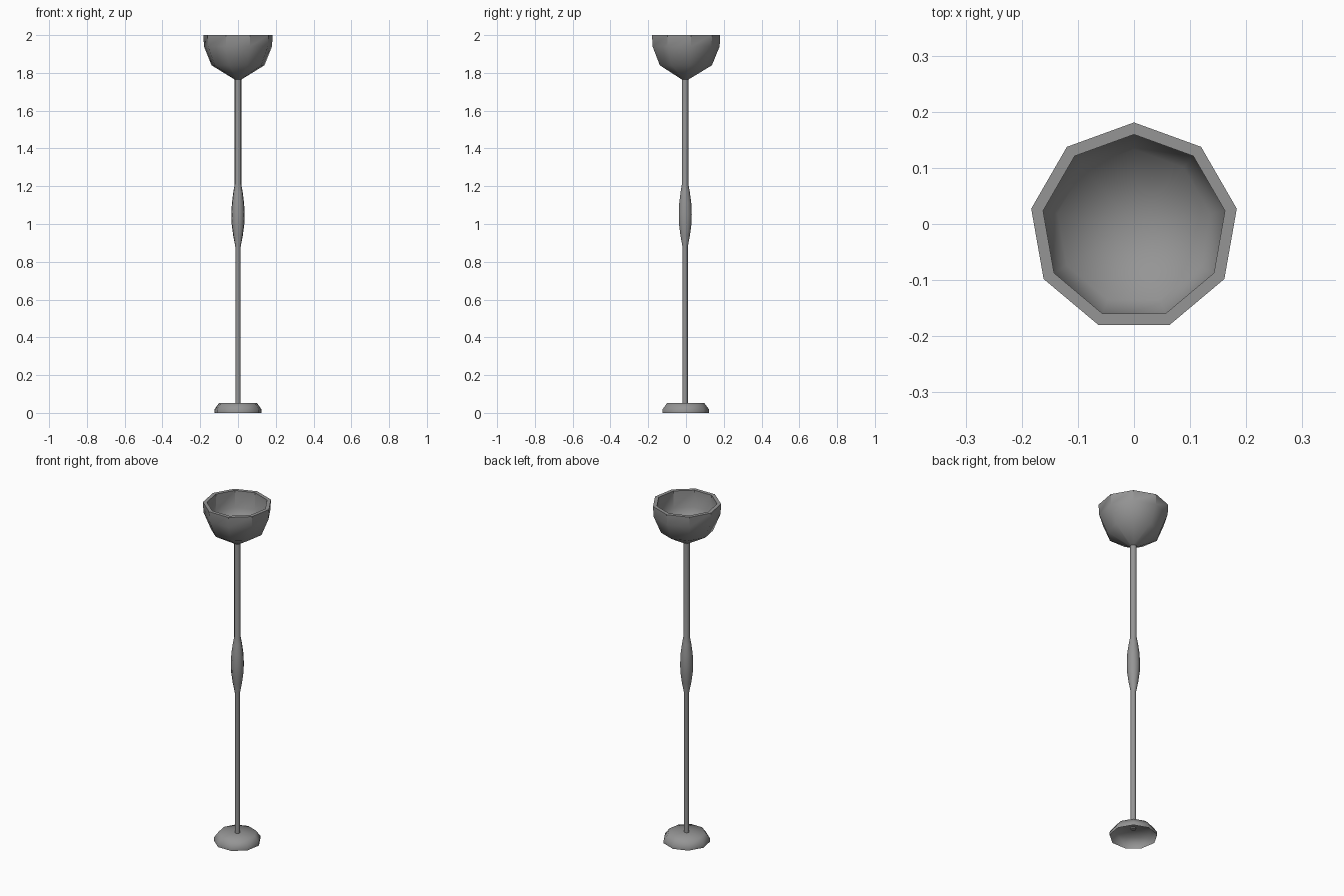
import bpy, bmesh
from math import radians, tau
from mathutils import Vector, Matrix

SIDES = 9
CENTRE_Y = -0.005   # the nine-sided outline has its single point at the back

cube = bpy.data.objects.get("Cube")
if cube:
    bpy.data.objects.remove(cube, do_unlink=True)

grey = bpy.data.materials.new("grey_metal")
grey.use_nodes = True
colour = (0.3, 0.3, 0.3, 1)
grey.diffuse_color = colour
grey.node_tree.nodes["Principled BSDF"].inputs["Base Color"].default_value = colour


def lathe(name, profile, smooth_angle):
    """Turn a (radius, height) profile into a nine-sided part."""
    bm = bmesh.new()
    verts = [bm.verts.new((0, r, z)) for r, z in profile]
    edges = [bm.edges.new(pair) for pair in zip(verts, verts[1:])]
    bmesh.ops.spin(bm, geom=verts + edges, cent=(0, 0, 0), axis=(0, 0, 1),
                   angle=tau, steps=SIDES, use_duplicate=False)
    bmesh.ops.remove_doubles(bm, verts=bm.verts, dist=0.0005)
    bmesh.ops.recalc_face_normals(bm, faces=bm.faces)
    bm.transform(Matrix.Translation(Vector((0, CENTRE_Y, 0))))
    mesh = bpy.data.meshes.new(name)
    bm.to_mesh(mesh)
    bm.free()
    mesh.materials.append(grey)
    obj = bpy.data.objects.new(name, mesh)
    bpy.context.collection.objects.link(obj)
    bpy.ops.object.select_all(action='DESELECT')
    obj.select_set(True)
    bpy.context.view_layer.objects.active = obj
    bpy.ops.object.shade_smooth_by_angle(angle=radians(smooth_angle))
    return obj


# Hollow foot, open underneath
lathe("base", [(0.127, 0), (0.127, 0.018), (0.102, 0.052), (0.012, 0.053)], 80)

# Stem with a swollen grip at mid height
lathe("pole", [(0, 0.046), (0.0145, 0.046), (0.0145, 0.88), (0.026, 0.94),
               (0.034, 1.0), (0.0355, 1.05), (0.033, 1.11), (0.025, 1.17),
               (0.0178, 1.21), (0.0178, 1.775), (0, 1.775)], 41)

# Open bowl shade: outside, flat rim, straight inner wall, sloping floor
lathe("bowl_shade", [(0, 1.762), (0.018, 1.765), (0.142, 1.84), (0.183, 1.94),
                     (0.186, 2.0), (0.1645, 2.0), (0.1645, 1.9),
                     (0.138, 1.845), (0, 1.776)], 39)
